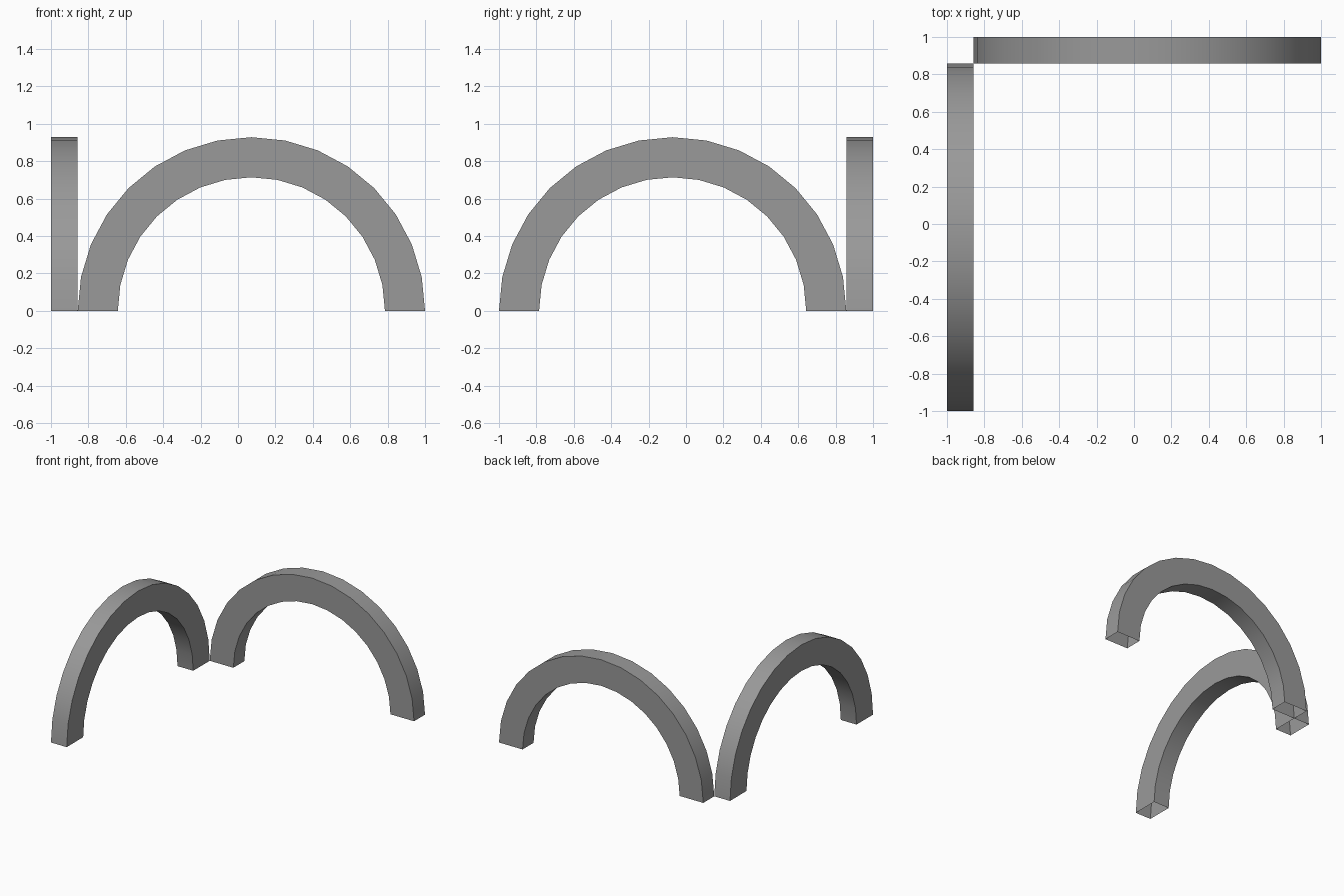
import bpy, bmesh
from math import pi, radians
from mathutils import Vector

if "Cube" in bpy.data.objects:
    bpy.data.objects.remove(bpy.data.objects["Cube"])

DEPTH = 1 / 7                # arch thickness front to back
OUTER = 1 - DEPTH / 2        # arch radii
INNER = 5 / 7
SEGMENTS = 16                # sides around the half circle

grey = bpy.data.materials.new("dark_grey")
grey.diffuse_color = (0.32, 0.32, 0.32, 1)
grey.use_nodes = True
grey.node_tree.nodes["Principled BSDF"].inputs["Base Color"].default_value = grey.diffuse_color


def arch(name, location, turn):
    """Half ring with a rectangular section and open feet, standing on z = 0."""
    bm = bmesh.new()
    h = DEPTH / 2
    section = [bm.verts.new(p) for p in
               ((INNER, -h, 0), (OUTER, -h, 0), (OUTER, h, 0), (INNER, h, 0))]
    edges = [bm.edges.new((section[i], section[(i + 1) % 4])) for i in range(4)]
    bmesh.ops.spin(bm, geom=section + edges, cent=(0, 0, 0), axis=(0, -1, 0),
                   angle=pi, steps=SEGMENTS)
    # make sure the faces point outwards
    bm.normal_update()
    top = max(bm.faces, key=lambda f: f.calc_center_median().z)
    if top.normal.z < 0:
        bmesh.ops.reverse_faces(bm, faces=bm.faces[:])
    mesh = bpy.data.meshes.new(name)
    bm.to_mesh(mesh)
    bm.free()
    mesh.materials.append(grey)
    ob = bpy.data.objects.new(name, mesh)
    bpy.context.collection.objects.link(ob)
    ob.location = location
    ob.rotation_euler.z = turn
    bpy.ops.object.select_all(action='DESELECT')
    ob.select_set(True)
    bpy.context.view_layer.objects.active = ob
    bpy.ops.object.shade_smooth_by_angle(angle=radians(30))
    return ob


# two arches at right angles, touching at the back left corner
side = 1 - DEPTH / 2
arch("back_arch", Vector((DEPTH / 2, side, 0)), 0)
arch("left_arch", Vector((-side, -DEPTH / 2, 0)), pi / 2)
